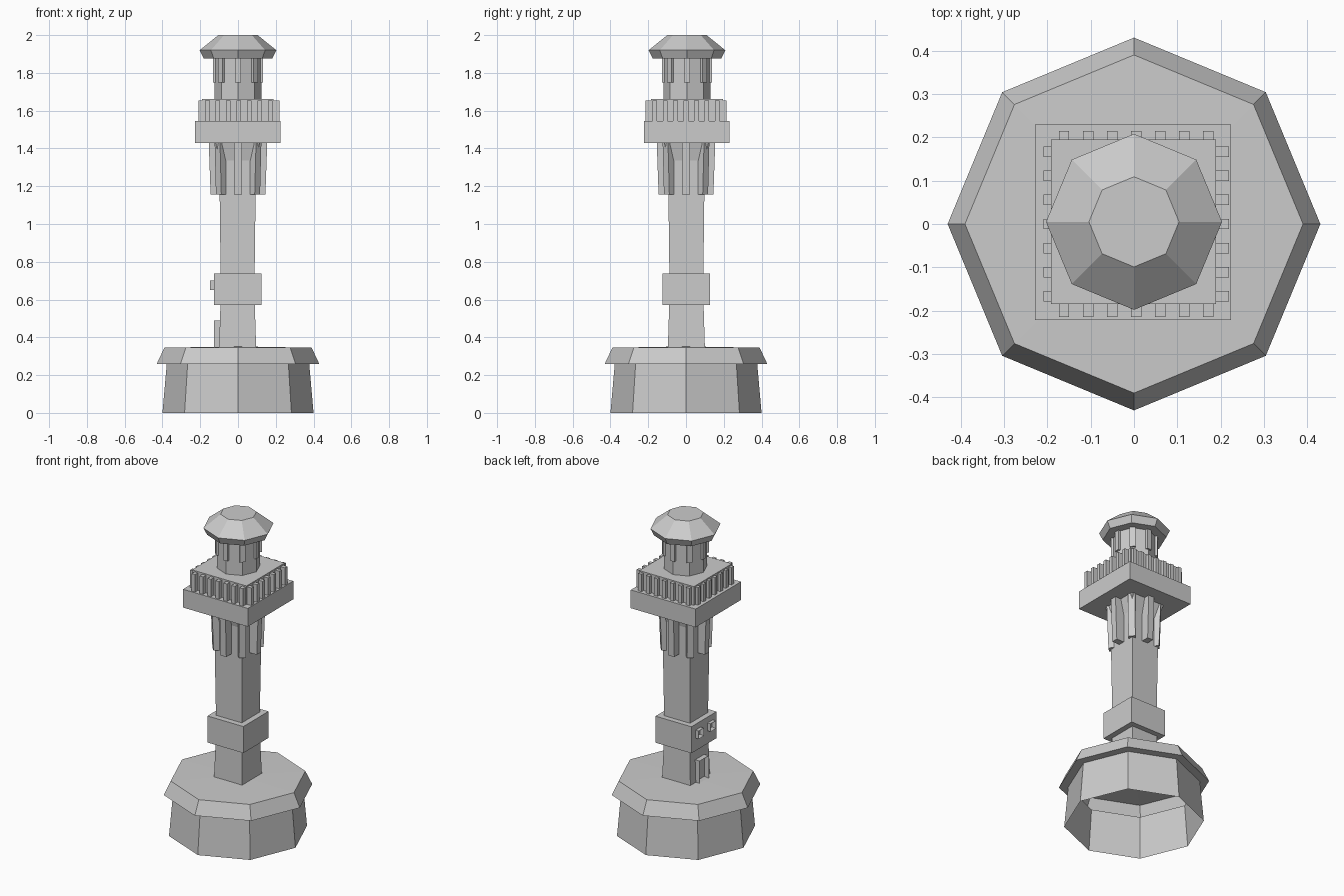
import bpy, bmesh, math
from mathutils import Matrix, Vector

cube = bpy.data.objects.get("Cube")
if cube:
    bpy.data.objects.remove(cube, do_unlink=True)

stone = bpy.data.materials.new("light_grey_stone")
stone.use_nodes = True
stone.diffuse_color = (0.6, 0.6, 0.6, 1)
stone.node_tree.nodes["Principled BSDF"].inputs["Base Color"].default_value = (0.6, 0.6, 0.6, 1)


def finish(name, bm, offset=(0, 0)):
    bmesh.ops.recalc_face_normals(bm, faces=bm.faces)
    mesh = bpy.data.meshes.new(name)
    bm.to_mesh(mesh)
    bm.free()
    mesh.materials.append(stone)
    obj = bpy.data.objects.new(name, mesh)
    obj.location = (*offset, 0)
    bpy.context.collection.objects.link(obj)
    return obj


def turned(name, sides, profile, offset=(0, 0), bottom=True):
    """Faceted solid from (radius, height) rings; four sides use half widths."""
    bm = bmesh.new()
    turn, grow = (math.pi / 4, math.sqrt(2)) if sides == 4 else (0, 1)
    rings = []
    for r, z in profile:
        angles = [turn + math.tau * i / sides for i in range(sides)]
        rings.append([bm.verts.new((grow * r * math.cos(a), grow * r * math.sin(a), z))
                      for a in angles])
    for low, high in zip(rings, rings[1:]):
        for i in range(sides):
            j = (i + 1) % sides
            bm.faces.new((low[i], low[j], high[j], high[i]))
    bm.faces.new(rings[-1])
    if bottom:
        bm.faces.new(rings[0])
    return finish(name, bm, offset)


def add_box(bm, low, high, angle=0, lean=0):
    """Box pointing outward along +x, then turned about z; lean pushes its outer top."""
    low, high = Vector(low), Vector(high)
    verts = bmesh.ops.create_cube(bm, size=1)["verts"]
    for v in verts:
        top_outer = v.co.x > 0 and v.co.z > 0
        v.co = (low + high) / 2 + v.co * (high - low)
        if top_outer:
            v.co.x += lean
    bmesh.ops.rotate(bm, verts=verts, matrix=Matrix.Rotation(angle, 3, 'Z'))
    return verts


def framed_opening(name, y, width, z0, z1, inner, outer, border):
    """Raised frame with a recessed panel on the -x side."""
    bm = bmesh.new()
    add_box(bm, (inner, -y - width / 2, z0), (outer, -y + width / 2, z1), math.pi)
    face = min(bm.faces, key=lambda f: f.calc_center_median().x)
    bmesh.ops.inset_region(bm, faces=[face], thickness=border)
    bmesh.ops.translate(bm, verts=face.verts, vec=(0.02, 0, 0))
    return finish(name, bm)


# Hollow octagonal base with an overhanging rim, open underneath
turned("base", 8, [(0.40, 0), (0.377, 0.26), (0.43, 0.26), (0.39, 0.345), (0.002, 0.352)],
       bottom=False)

# Square tower shaft, flaring under the gallery
turned("shaft", 4, [(0.098, 0.346), (0.091, 0.57), (0.09, 0.74), (0.095, 1.15),
                    (0.095, 1.335), (0.118, 1.435)], (-0.002, 0.002))
turned("collar", 4, [(0.125, 0.57), (0.125, 0.737)], (-0.001, 0.001))

# Door and pair of windows
framed_opening("door", 0, 0.09, 0.347, 0.49, 0.08, 0.127, 0.02)
for side, y in (("left", 0.06), ("right", -0.06)):
    framed_opening(side + "_window", y, 0.052, 0.65, 0.70, 0.11, 0.148, 0.013)

# Brackets under the gallery, on the faces and the corners
bm = bmesh.new()
for i in range(8):
    add_box(bm, (0.05, -0.02, 1.155), (0.145, 0.02, 1.435), i * math.pi / 4, 0.01)
finish("gallery_brackets", bm)

# Gallery slab and parapet with balusters
turned("gallery_slab", 4, [(0.226, 1.43), (0.226, 1.545)], (-0.002, 0.004))
turned("parapet", 4, [(0.19, 1.54), (0.19, 1.663)], (-0.001, 0.005))
bm = bmesh.new()
for side in range(4):
    for k in range(-3, 4):
        y = k * 0.0555
        add_box(bm, (0.17, y - 0.012, 1.54), (0.214, y + 0.012, 1.655), side * math.pi / 2)
finish("balusters", bm, (0.005, 0))

# Octagonal lantern with small posts at its corners
top = (0, 0.005)
turned("lantern", 8, [(0.125, 1.66), (0.125, 1.885)], top)
bm = bmesh.new()
for i in range(8):
    add_box(bm, (0.10, -0.016, 1.75), (0.133, 0.016, 1.885), i * math.pi / 4)
finish("lantern_posts", bm, top)

# Faceted roof
turned("roof", 8, [(0.182, 1.877), (0.203, 1.92), (0.104, 2.0)], top)
